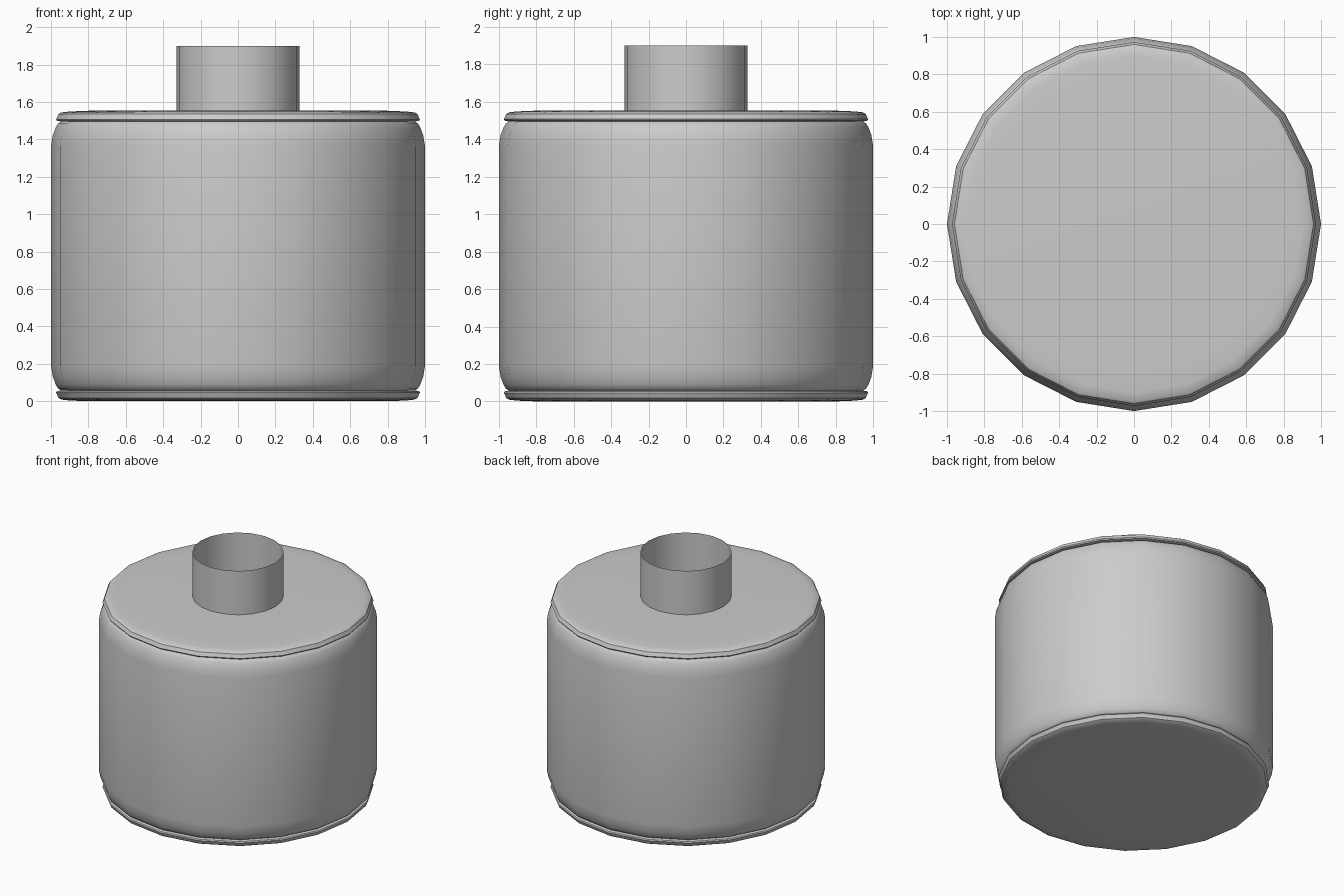
import bpy
import bmesh
from math import sin, cos, tau, radians

SIDES = 20

cube = bpy.data.objects.get("Cube")
if cube:
    bpy.data.objects.remove(cube)

grey = bpy.data.materials.new("plain_grey")
grey.use_nodes = True
colour = (0.6, 0.6, 0.6, 1)
grey.diffuse_color = colour
grey.node_tree.nodes["Principled BSDF"].inputs["Base Color"].default_value = colour


def lathe(name, profile, cap_bottom=False, cap_top=False):
    """Turn a list of (radius, height) points, bottom to top, around z."""
    bm = bmesh.new()
    rings = [[bm.verts.new((r * cos(tau * i / SIDES), r * sin(tau * i / SIDES), z))
              for i in range(SIDES)] for r, z in profile]
    for low, high in zip(rings, rings[1:]):
        for i in range(SIDES):
            j = (i + 1) % SIDES
            bm.faces.new((low[i], low[j], high[j], high[i]))
    if cap_bottom:
        bm.faces.new(rings[0][::-1])
    if cap_top:
        bm.faces.new(rings[-1])
    mesh = bpy.data.meshes.new(name)
    bm.to_mesh(mesh)
    bm.free()
    mesh.materials.append(grey)
    obj = bpy.data.objects.new(name, mesh)
    bpy.context.collection.objects.link(obj)
    bpy.ops.object.select_all(action="DESELECT")
    obj.select_set(True)
    bpy.context.view_layer.objects.active = obj
    bpy.ops.object.shade_smooth_by_angle(angle=radians(35))
    return obj


# Rounded drum wall, drawn in at both ends
shoulder = [(0.945, 0.058), (0.962, 0.068), (0.975, 0.09), (0.99, 0.13), (1.0, 0.19)]
TOP = 1.553
lathe("drum_wall", shoulder + [(r, TOP - z) for r, z in reversed(shoulder)])

# End lids with a rounded rim, mirrored top and bottom
rim = [(0.8, 0.0), (0.9, 0.004), (0.945, 0.009), (0.96, 0.018),
       (0.968, 0.036), (0.973, 0.046), (0.968, 0.054), (0.945, 0.058)]
lathe("bottom_lid", rim, cap_bottom=True)
lathe("top_lid", [(r, TOP - z) for r, z in reversed(rim)], cap_top=True)

# Open thin-walled neck
lathe("neck_tube", [(0.328, TOP - 0.02), (0.328, 1.9)])
